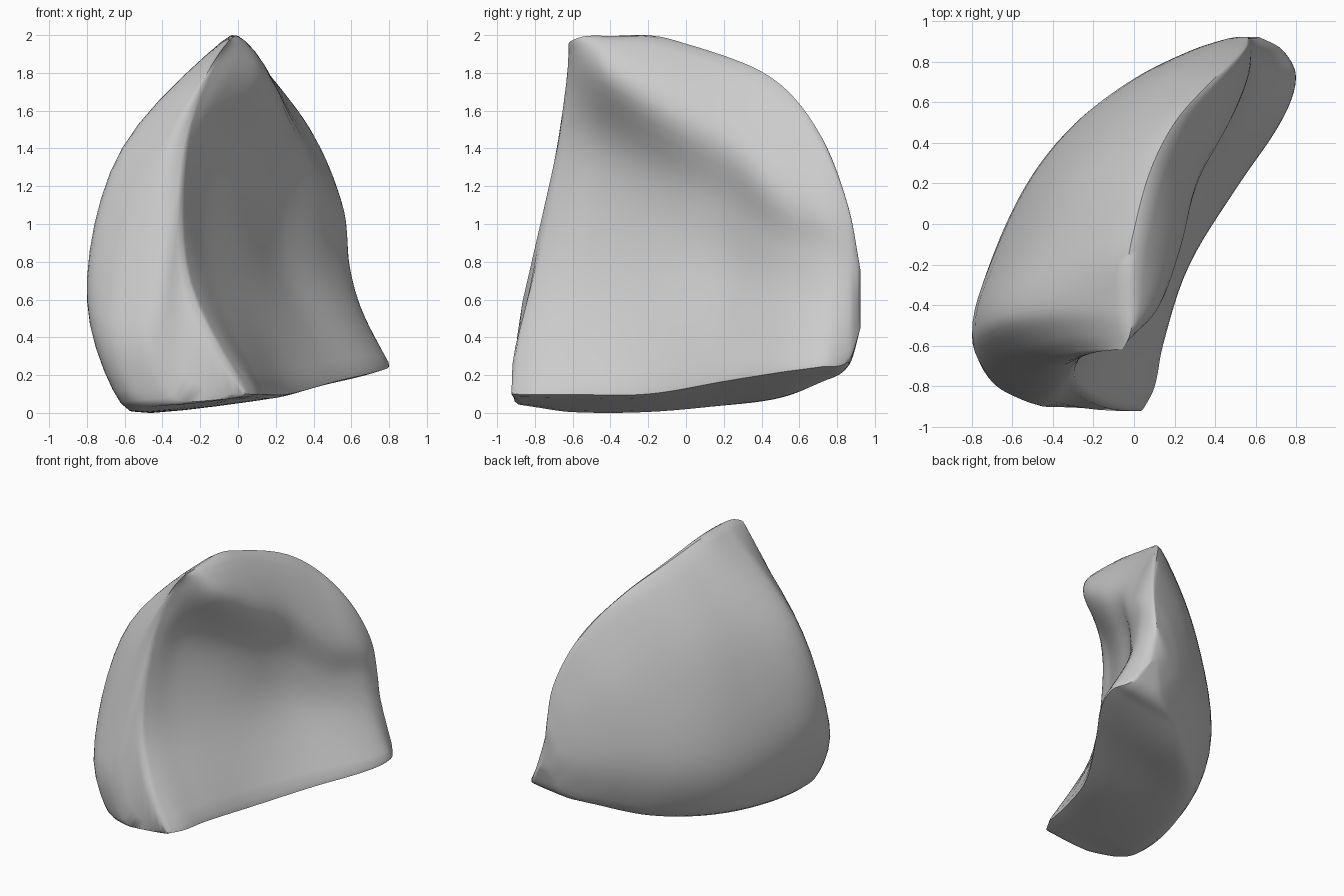
import bpy
import bmesh
from mathutils import Vector

if "Cube" in bpy.data.objects:
    bpy.data.objects.remove(bpy.data.objects["Cube"], do_unlink=True)

# Slices along y. Each holds (x, z) of: ridge, lip, hollow, flare,
# inner base corner, outer base corner, belly, outer shoulder
STATIONS = [-.92, -.8, -.6, -.2, .2, .5, .72, .86, .92]
SLICES = [
    [(-.05, 1.96), (-.16, 1.8), (-.28, 1.4), (-.27, .7), (.05, .1), (-.27, .06), (-.45, .5), (-.37, 1.4)],
    [(-.03, 1.99), (-.01, 1.83), (-.23, 1.4), (-.21, .7), (.12, .1), (-.53, .04), (-.69, .5), (-.5, 1.4)],
    [(-.03, 2), (.13, 1.77), (-.16, 1.38), (-.13, .71), (.16, .1), (-.58, .01), (-.8, .6), (-.62, 1.4)],
    [(-.02, 2), (.23, 1.64), (.03, 1.25), (.05, .73), (.29, .1), (-.5, .01), (-.71, .55), (-.5, 1.4)],
    [(.06, 1.9), (.31, 1.48), (.22, 1.1), (.25, .69), (.54, .17), (-.33, .04), (-.53, .5), (-.34, 1.35)],
    [(.2, 1.75), (.46, 1.22), (.44, .9), (.5, .62), (.74, .22), (-.05, .08), (-.29, .5), (-.11, 1.25)],
    [(.4, 1.46), (.55, 1.1), (.56, .85), (.63, .58), (.81, .25), (.24, .17), (.01, .53), (.12, 1.1)],
    [(.54, 1.08), (.57, .95), (.59, .75), (.64, .55), (.73, .28), (.48, .26), (.3, .53), (.37, .88)],
    [(.56, .75), (.57, .7), (.58, .62), (.59, .55), (.61, .46), (.55, .46), (.49, .56), (.52, .68)],
]
# How strongly the outline bends through each point (0 = sharp corner)
ROUNDNESS = [.3, 1, 1, 1, 0, .3, 1, 1]
STEPS = 6


def hermite(a, b, tangent_a, tangent_b, t):
    """Smooth blend from a to b."""
    u = 1 - t
    return (a * (1 + 2 * t) * u * u + tangent_a * t * u * u
            + b * (3 - 2 * t) * t * t - tangent_b * t * t * u)


def lean(point):
    """Tilt the front end backwards towards the peak."""
    rise = min(max((point.z - .4) / 1.3, 0), 1) ** .8
    weight = min(max(-point.y / .92, 0), 1)
    return Vector((point.x, point.y + .3 * rise * weight, max(point.z, 0)))


def smooth_loop(points):
    """Round a closed slice, keeping its corners."""
    count = len(points)
    tangents = [(points[(i + 1) % count] - points[i - 1]) * .5 * ROUNDNESS[i]
                for i in range(count)]
    loop = []
    for i in range(count):
        j = (i + 1) % count
        for k in range(STEPS):
            loop.append(hermite(points[i], points[j], tangents[i], tangents[j], k / STEPS))
    return loop


def smooth_rows(rows):
    """Add in-between slices along the length."""
    last = len(rows) - 1

    def tangent(i, c, span):
        lo, hi = max(i - 1, 0), min(i + 1, last)
        slope = (rows[hi][c] - rows[lo][c]) / (STATIONS[hi] - STATIONS[lo])
        return slope * span

    result = []
    for i in range(last):
        span = STATIONS[i + 1] - STATIONS[i]
        for k in range(STEPS):
            result.append([
                hermite(rows[i][c], rows[i + 1][c], tangent(i, c, span),
                        tangent(i + 1, c, span), k / STEPS)
                for c in range(len(rows[i]))])
    result.append(rows[-1])
    return result


# Loft the slices into the hollowed shell
rows = [smooth_loop([Vector((x, y, z)) for x, z in ring])
        for y, ring in zip(STATIONS, SLICES)]
bm = bmesh.new()
grid = [[bm.verts.new(lean(p)) for p in row] for row in smooth_rows(rows)]
size = len(grid[0])
for near, far in zip(grid, grid[1:]):
    for c in range(size):
        d = (c + 1) % size
        bm.faces.new((near[c], near[d], far[d], far[c]))

# Close both ends by joining the inner side to the outer side
for ring in (grid[0], grid[-1]):
    half = size // 2
    bm.faces.new((ring[0], ring[1], ring[-1]))
    for c in range(1, half - 1):
        bm.faces.new((ring[c], ring[c + 1], ring[size - c - 1], ring[size - c]))
    bm.faces.new((ring[half - 1], ring[half], ring[half + 1]))

# Soften the body slightly, then rest it on the ground
for _ in range(3):
    bmesh.ops.smooth_vert(bm, verts=bm.verts, factor=.4,
                          use_axis_x=True, use_axis_y=True, use_axis_z=True)
bmesh.ops.recalc_face_normals(bm, faces=bm.faces)
axes = []
for axis in range(3):
    values = [v.co[axis] for v in bm.verts]
    axes.append((min(values), max(values)))
scale = 2 / max(hi - lo for lo, hi in axes)
base = Vector((sum(axes[0]) / 2, sum(axes[1]) / 2, axes[2][0]))
for v in bm.verts:
    v.co = (v.co - base) * scale

mesh = bpy.data.meshes.new("hollowed_shell")
bm.to_mesh(mesh)
bm.free()
shell = bpy.data.objects.new("hollowed_shell", mesh)
bpy.context.collection.objects.link(shell)

# Plain grey colour
grey = bpy.data.materials.new("light_grey")
grey.use_nodes = True
colour = (.6, .6, .6, 1)
grey.diffuse_color = colour
grey.node_tree.nodes["Principled BSDF"].inputs["Base Color"].default_value = colour
mesh.materials.append(grey)

bpy.ops.object.select_all(action="DESELECT")
shell.select_set(True)
bpy.context.view_layer.objects.active = shell
bpy.ops.object.shade_smooth_by_angle(angle=.8)
